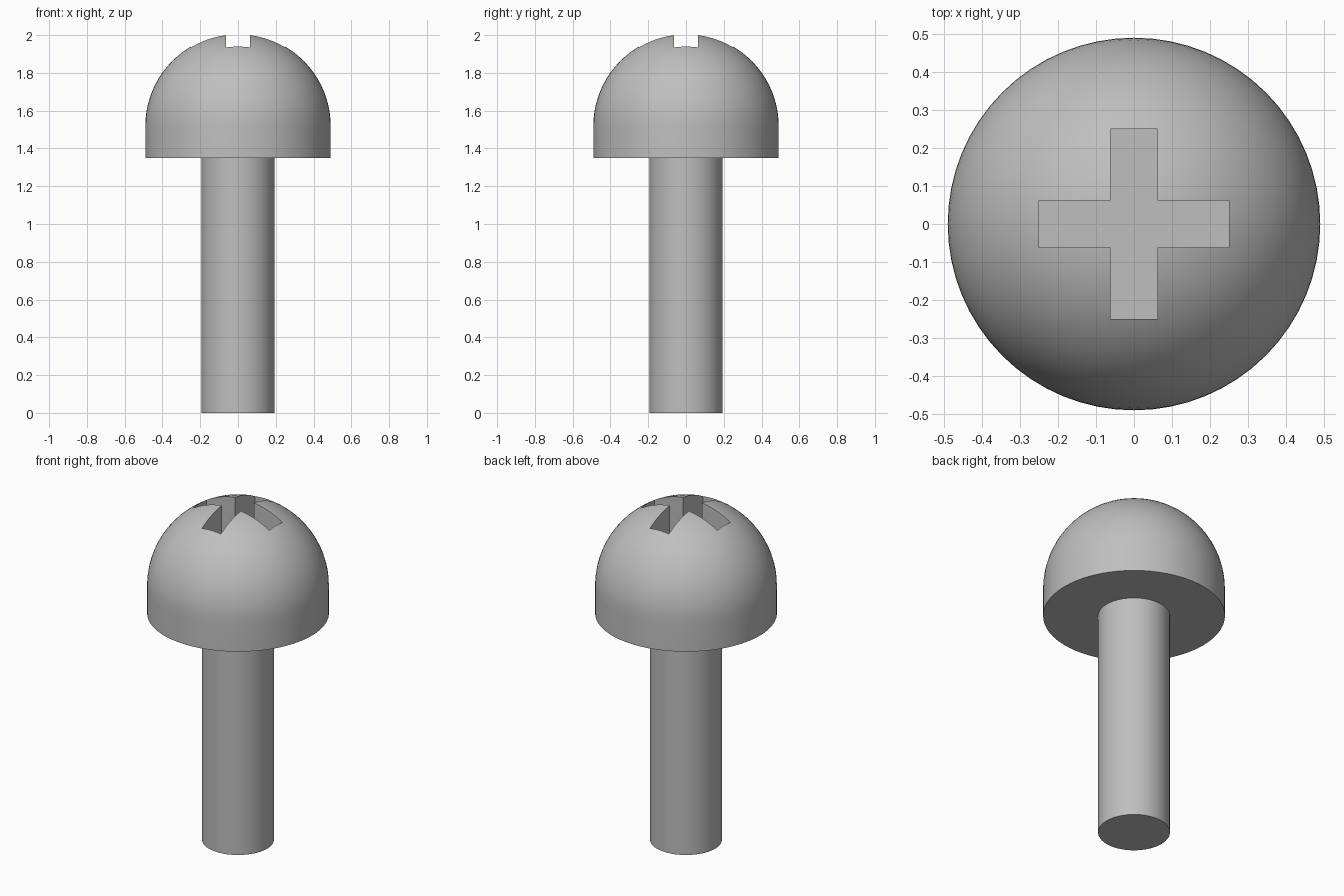
import bpy, bmesh, math
from mathutils import Matrix

cube = bpy.data.objects.get("Cube")
if cube:
    bpy.data.objects.remove(cube, do_unlink=True)

SEGMENTS = 64
HEAD_R, SHAFT_R = 0.491, 0.194
HEAD_BASE, DOME_Z = 1.35, 1.517
SLOT_HALF, SLOT_W, SLOT_FLOOR = 0.25, 0.0625, 1.75

steel = bpy.data.materials.new("steel grey")
steel.use_nodes = True
colour = (0.52, 0.52, 0.52, 1)
steel.diffuse_color = colour
steel.node_tree.nodes["Principled BSDF"].inputs["Base Color"].default_value = colour


def add_object(name, bm):
    bmesh.ops.recalc_face_normals(bm, faces=bm.faces)
    mesh = bpy.data.meshes.new(name)
    bm.to_mesh(mesh)
    bm.free()
    mesh.materials.append(steel)
    obj = bpy.data.objects.new(name, mesh)
    bpy.context.collection.objects.link(obj)
    return obj


def lathe(name, profile):
    """Revolve a list of (radius, z) points around the z axis."""
    bm = bmesh.new()
    verts = [bm.verts.new((r, 0, z)) for r, z in profile]
    edges = [bm.edges.new(pair) for pair in zip(verts, verts[1:])]
    bmesh.ops.spin(bm, geom=verts + edges, cent=(0, 0, 0), axis=(0, 0, 1),
                   angle=math.tau, steps=SEGMENTS)
    bmesh.ops.remove_doubles(bm, verts=bm.verts, dist=1e-4)
    return add_object(name, bm)


# Screw: shaft, flat underside, short straight rim and domed head in one solid
RINGS = 20
dome = [(HEAD_R * math.cos(a), DOME_Z + HEAD_R * math.sin(a))
        for a in (math.pi / 2 * i / RINGS for i in range(RINGS))]
profile = [(0, 0), (SHAFT_R, 0), (SHAFT_R, HEAD_BASE), (HEAD_R, HEAD_BASE)]
screw = lathe("screw", profile + dome + [(0, DOME_Z + HEAD_R)])

# Cross-shaped cutter for the drive recess, extruded from its outline
bm = bmesh.new()
outline = []
for quarter in range(4):
    turn = Matrix.Rotation(quarter * math.pi / 2, 3, 'Z')
    for x, y in ((SLOT_HALF, -SLOT_W), (SLOT_HALF, SLOT_W), (SLOT_W, SLOT_W)):
        v = bm.verts.new((x, y, SLOT_FLOOR))
        v.co = turn @ v.co
        outline.append(v)
base = bm.faces.new(outline)
top = bmesh.ops.extrude_face_region(bm, geom=[base])["geom"]
bmesh.ops.translate(bm, vec=(0, 0, 0.4),
                    verts=[g for g in top if isinstance(g, bmesh.types.BMVert)])
cutter = add_object("cross_recess_cutter", bm)

# Cut the recess and remove the helper
cut = screw.modifiers.new("cross recess", 'BOOLEAN')
cut.operation = 'DIFFERENCE'
cut.solver = 'EXACT'
cut.object = cutter
bpy.ops.object.select_all(action='DESELECT')
screw.select_set(True)
bpy.context.view_layer.objects.active = screw
bpy.ops.object.modifier_apply(modifier=cut.name)
bpy.data.objects.remove(cutter, do_unlink=True)

# Smooth round surfaces, crisp rims and recess edges
bpy.ops.object.shade_smooth_by_angle(angle=math.radians(25))
